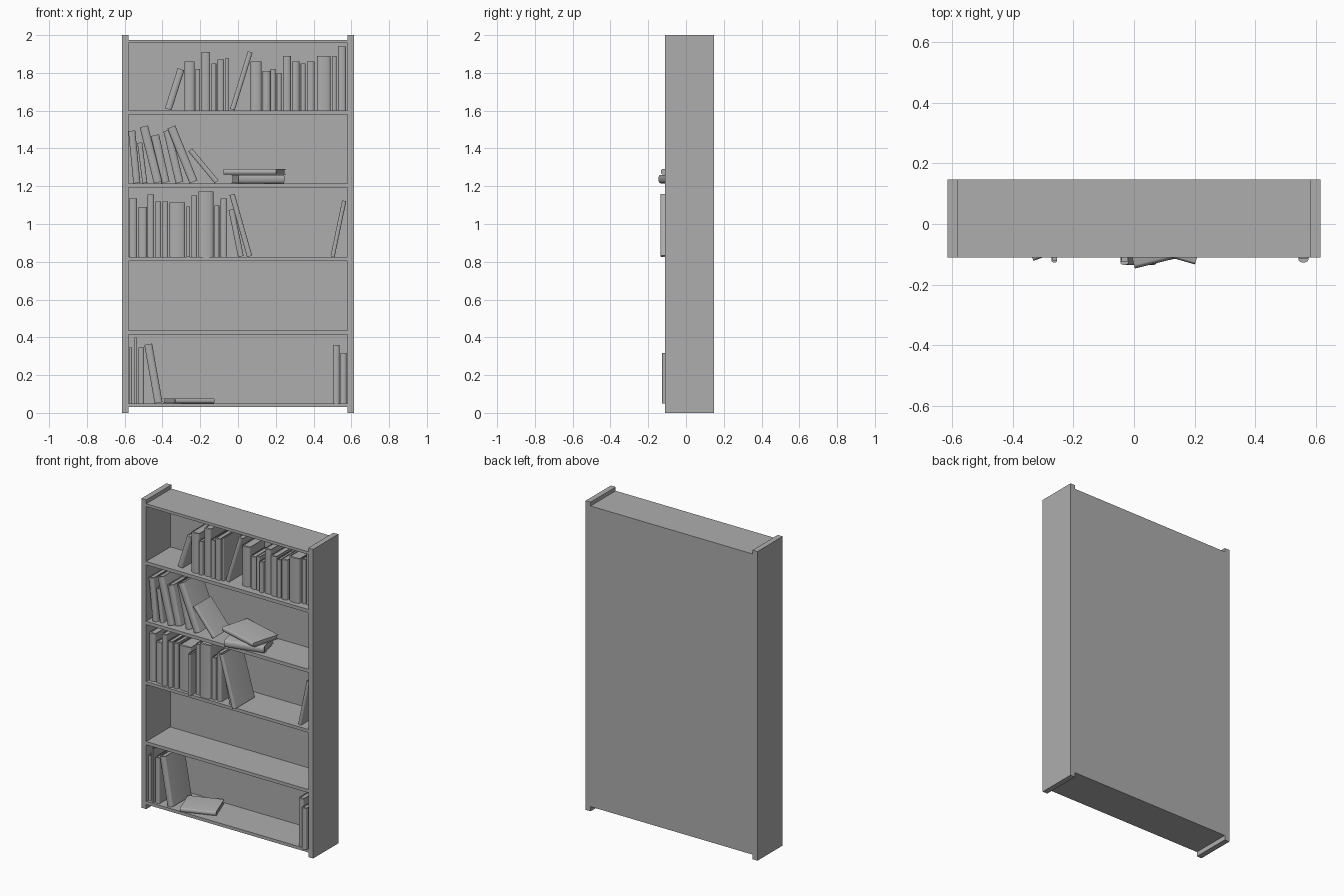
import bpy, bmesh, math, random
from mathutils import Matrix, Vector

if "Cube" in bpy.data.objects:
    bpy.data.objects.remove(bpy.data.objects["Cube"])

random.seed(4)
grey = bpy.data.materials.new("plain grey")
grey.diffuse_color = (0.42, 0.42, 0.42, 1)
grey.use_nodes = True
grey.node_tree.nodes["Principled BSDF"].inputs["Base Color"].default_value = grey.diffuse_color


def finish(name, bm, matrix=Matrix()):
    bmesh.ops.recalc_face_normals(bm, faces=bm.faces)
    mesh = bpy.data.meshes.new(name)
    bm.to_mesh(mesh)
    bm.free()
    mesh.materials.append(grey)
    ob = bpy.data.objects.new(name, mesh)
    ob.matrix_world = matrix
    bpy.context.collection.objects.link(ob)
    return ob


def add_box(bm, lo, hi):
    lo, hi = Vector(lo), Vector(hi)
    m = Matrix.Translation((lo + hi) / 2) @ Matrix.Diagonal((*(hi - lo), 1))
    bmesh.ops.create_cube(bm, size=1, matrix=m)


def box(name, lo, hi):
    bm = bmesh.new()
    add_box(bm, lo, hi)
    return finish(name, bm)


def book(name, t, d, h, matrix):
    """Wrapped cover with rounded spine at the front, and a recessed page block."""
    c = min(0.003, t * 0.15)
    b = min(0.012, t * 0.3)
    arc = [(t / 2 * math.cos(i * math.pi / 8), d * -0.5 + b - b * math.sin(i * math.pi / 8))
           for i in range(9)]
    back = d / 2
    inner = -d / 2 + b + c
    profile = ([(t / 2, back)] + arc + [(-t / 2, back), (-t / 2 + c, back),
               (-t / 2 + c, inner), (t / 2 - c, inner), (t / 2 - c, back)])
    bm = bmesh.new()
    face = bm.faces.new([bm.verts.new((x, y, -h / 2)) for x, y in profile])
    ext = bmesh.ops.extrude_face_region(bm, geom=[face])
    bmesh.ops.translate(bm, vec=(0, 0, h),
                        verts=[v for v in ext["geom"] if isinstance(v, bmesh.types.BMVert)])
    # page block
    add_box(bm, (-t / 2 + c, inner, -h / 2 + 0.005), (t / 2 - c, back - 0.005, h / 2 - 0.005))
    return finish(name, bm, matrix)


def standing(name, x0, x1, base, top, front, t=None, lean=0):
    """Book filling x0..x1 and base..top; lean is the side its top tips to."""
    w, h = x1 - x0, top - base
    t = t or w - 0.002
    a = 0
    if lean:
        for _ in range(30):
            a = math.atan((w - t * math.cos(a)) / (h - t * math.sin(a)))
    length = (h - t * math.sin(a)) / math.cos(a)
    depth = min(0.2, max(0.16, h * 0.62), 0.13 - front)
    m = Matrix.Translation(((x0 + x1) / 2, front + depth / 2, (base + top) / 2))
    book(name, t, depth, length, m @ Matrix.Rotation(a * lean, 4, 'Y'))


def lying(name, x, y, z, t, d, length, turn):
    m = Matrix.Translation((x, y, z)) @ Matrix.Rotation(math.radians(turn), 4, 'Z')
    book(name, t, d, length, m @ Matrix.Rotation(math.pi / 2, 4, 'Y'))


# Bookcase carcass
FRONT, BACK = -0.11, 0.147
for side, s in (("left", -1), ("right", 1)):
    xs = sorted((s * 0.58, s * 0.615))
    box(side + "_side", (xs[0], FRONT, 0), (xs[1], BACK, 2))
for name, z0, z1 in (("bottom_panel", 0.03, 0.05), ("shelf_1", 0.416, 0.437),
                     ("shelf_2", 0.805, 0.825), ("shelf_3", 1.193, 1.215),
                     ("shelf_4", 1.58, 1.602), ("top_panel", 1.957, 1.975)):
    box(name, (-0.58, FRONT, z0), (0.58, BACK, z1))
box("back_panel", (-0.58, 0.137, 0.03), (0.58, BACK, 1.975))

# Upright books: shelf height, then (left, right, top)
upright = {
    1.602: [(-.284, -.228, 1.86), (-.226, -.199, 1.82), (-.194, -.146, 1.91),
            (-.141, -.114, 1.85), (-.109, -.072, 1.87), (-.067, -.05, 1.88),
            (.066, .125, 1.86), (.13, .172, 1.81), (.172, .199, 1.82),
            (.204, .231, 1.80), (.236, .281, 1.89), (.284, .326, 1.86),
            (.331, .358, 1.85), (.363, .406, 1.86), (.416, .491, 1.89),
            (.496, .523, 1.89), (.528, .573, 1.94)],
    0.825: [(-.579, -.533, 1.135), (-.528, -.48, 1.09), (-.48, -.443, 1.157),
            (-.438, -.406, 1.12), (-.4, -.369, 1.12), (-.363, -.279, 1.114),
            (-.273, -.252, 1.093), (-.247, -.215, 1.15), (-.21, -.13, 1.172),
            (-.125, -.098, 1.098), (-.093, -.056, 1.135)],
    0.05: [(-.579, -.56, .345), (-.549, -.533, .398), (-.528, -.496, .345),
           (.501, .539, .36), (.541, .576, .318)],
}
pulled_out = (-.273, .541)
for base, row in upright.items():
    for x0, x1, top in row:
        y = random.uniform(-0.085, -0.06) if base > 1.5 else random.uniform(-0.105, -0.085)
        standing("upright_book", x0, x1, base, top, -0.127 if x0 in pulled_out else y)

# Leaning books: left, right, shelf height, top, thickness, lean, front
for x0, x1, base, top, t, lean, y in (
        (-.387, -.284, 1.602, 1.825, .037, 1, -.07),
        (-.042, .077, 1.602, 1.915, .026, 1, -.07),
        (-.581, -.517, 1.215, 1.495, .037, -1, -.09),
        (-.533, -.48, 1.215, 1.432, .026, -1, -.08),
        (-.52, -.402, 1.215, 1.522, .045, -1, -.09),
        (-.462, -.363, 1.215, 1.475, .045, -1, -.07),
        (-.395, -.289, 1.215, 1.5, .042, -1, -.07),
        (-.374, -.215, 1.215, 1.522, .045, -1, -.09),
        (-.263, -.103, 1.215, 1.4, .026, -1, -.09),
        (-.05, .03, .825, 1.08, .03, -1, -.095),
        (-.045, .075, .825, 1.16, .028, -1, -.135),
        (.49, .573, .825, 1.125, .022, 1, -.09),
        (-.496, -.4, .05, .367, .042, -1, -.1)):
    standing("leaning_book", x0, x1, base, top, y, t, lean)

# Books lying flat
lying("lower_flat_book", .105, -.039, 1.238, .045, .16, .25, 14)
lying("upper_flat_book", .088, -.002, 1.277, .028, .19, .29, -16)
lying("bottom_flat_book", -.26, .003, .064, .026, .185, .22, 20)

# Smooth rounded spines, sharp edges elsewhere
for ob in bpy.context.collection.objects:
    ob.select_set(True)
    bpy.context.view_layer.objects.active = ob
bpy.ops.object.shade_smooth_by_angle(angle=math.radians(40))
